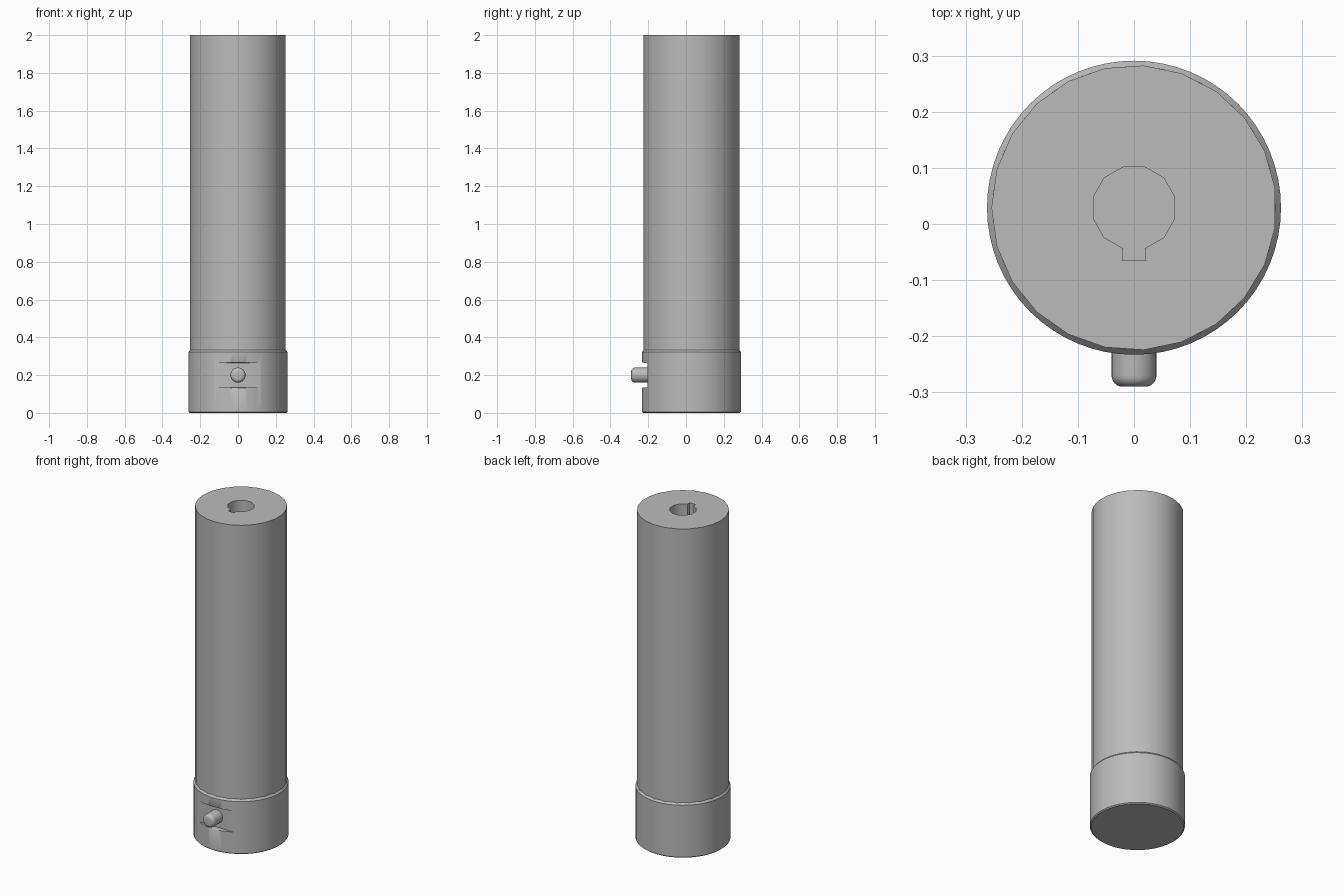
import bpy, bmesh, math
from mathutils import Matrix

if "Cube" in bpy.data.objects:
    bpy.data.objects.remove(bpy.data.objects["Cube"])

AXIS_Y = 0.029
metal = bpy.data.materials.new("plain_grey_metal")
metal.use_nodes = True
GREY = (0.5, 0.5, 0.5, 1)
metal.diffuse_color = GREY
metal.node_tree.nodes["Principled BSDF"].inputs["Base Color"].default_value = GREY


def finish(name, bm):
    bmesh.ops.recalc_face_normals(bm, faces=bm.faces)
    mesh = bpy.data.meshes.new(name)
    bm.to_mesh(mesh)
    bm.free()
    obj = bpy.data.objects.new(name, mesh)
    bpy.context.collection.objects.link(obj)
    mesh.materials.append(metal)
    return obj


def lathe(name, profile, sides, start=0.0, matrix=Matrix()):
    """Solid of revolution about z from (radius, height) pairs, capped at both ends."""
    bm = bmesh.new()
    rings = []
    for r, z in profile:
        angles = [start + math.tau * i / sides for i in range(sides)]
        rings.append([bm.verts.new((r * math.cos(a), r * math.sin(a), z)) for a in angles])
    for low, high in zip(rings, rings[1:]):
        for i in range(sides):
            j = (i + 1) % sides
            bm.faces.new((low[i], low[j], high[j], high[i]))
    bm.faces.new(rings[0])
    bm.faces.new(rings[-1])
    bm.transform(matrix)
    return finish(name, bm)


def prism(name, points, direction):
    """Extrude a closed outline along a direction."""
    bm = bmesh.new()
    face = bm.faces.new([bm.verts.new(p) for p in points])
    ext = bmesh.ops.extrude_face_region(bm, geom=[face])["geom"]
    bmesh.ops.translate(bm, vec=direction, verts=[v for v in ext if isinstance(v, bmesh.types.BMVert)])
    return finish(name, bm)


def cut(target, cutter):
    cutter.hide_render = True
    cutter.hide_viewport = True
    mod = target.modifiers.new(cutter.name, 'BOOLEAN')
    mod.operation = 'DIFFERENCE'
    mod.solver = 'EXACT'
    mod.object = cutter
    with bpy.context.temp_override(object=target, active_object=target):
        bpy.ops.object.modifier_apply(modifier=mod.name)
    bpy.data.objects.remove(cutter)


def smooth(obj):
    bpy.ops.object.select_all(action='DESELECT')
    obj.select_set(True)
    bpy.context.view_layer.objects.active = obj
    bpy.ops.object.shade_smooth_by_angle(angle=math.radians(35))


centre = Matrix.Translation((0, AXIS_Y, 0))

# Long shaft and the collar around its foot
shaft = lathe("shaft", [(0.254, 0.3), (0.254, 2)], 23, math.pi, centre)
collar = lathe("collar", [(0.255, 0), (0.262, 0.006), (0.262, 0.322), (0.252, 0.334)], 64, 0, centre)

# Keyed bore in the top: twelve-sided outline with a slot at the front
outline = [(0.075 * math.cos(math.radians(a)), AXIS_Y + 0.075 * math.sin(math.radians(a)), 1.2)
           for a in range(-75, 270, 30)]
outline += [(-0.021, -0.065, 1.2), (0.021, -0.065, 1.2)]
cut(shaft, prism("bore_cutter", outline, (0, 0, 1)))

# Flat recess across the front of the collar, with rounded lips
MID, HALF, FLAT, LIP, FRONT = 0.2, 0.065, -0.205, 0.012, -0.235
upper = [(FLAT, HALF)]
for k in range(5):
    a = math.radians(22.5 * k)
    upper.append((FRONT + LIP * (1 - math.sin(a)), HALF + LIP * (1 - math.cos(a))))
upper.append((-0.4, HALF + LIP))
section = upper + [(y, -h) for y, h in reversed(upper)]
cut(collar, prism("recess_cutter", [(-0.2, y, MID + h) for y, h in section], (0.4, 0, 0)))

# Round-nosed pin standing out of the recess
nose = [(0.02 + 0.02 * math.cos(math.radians(a)), 0.13 + 0.02 * math.sin(math.radians(a)))
        for a in range(0, 91, 15)]
pin = lathe("locking_pin", [(0.04, 0)] + nose, 32, 0,
            Matrix.Translation((0, -0.14, MID)) @ Matrix.Rotation(math.pi / 2, 4, 'X'))

for part in (shaft, collar, pin):
    smooth(part)
